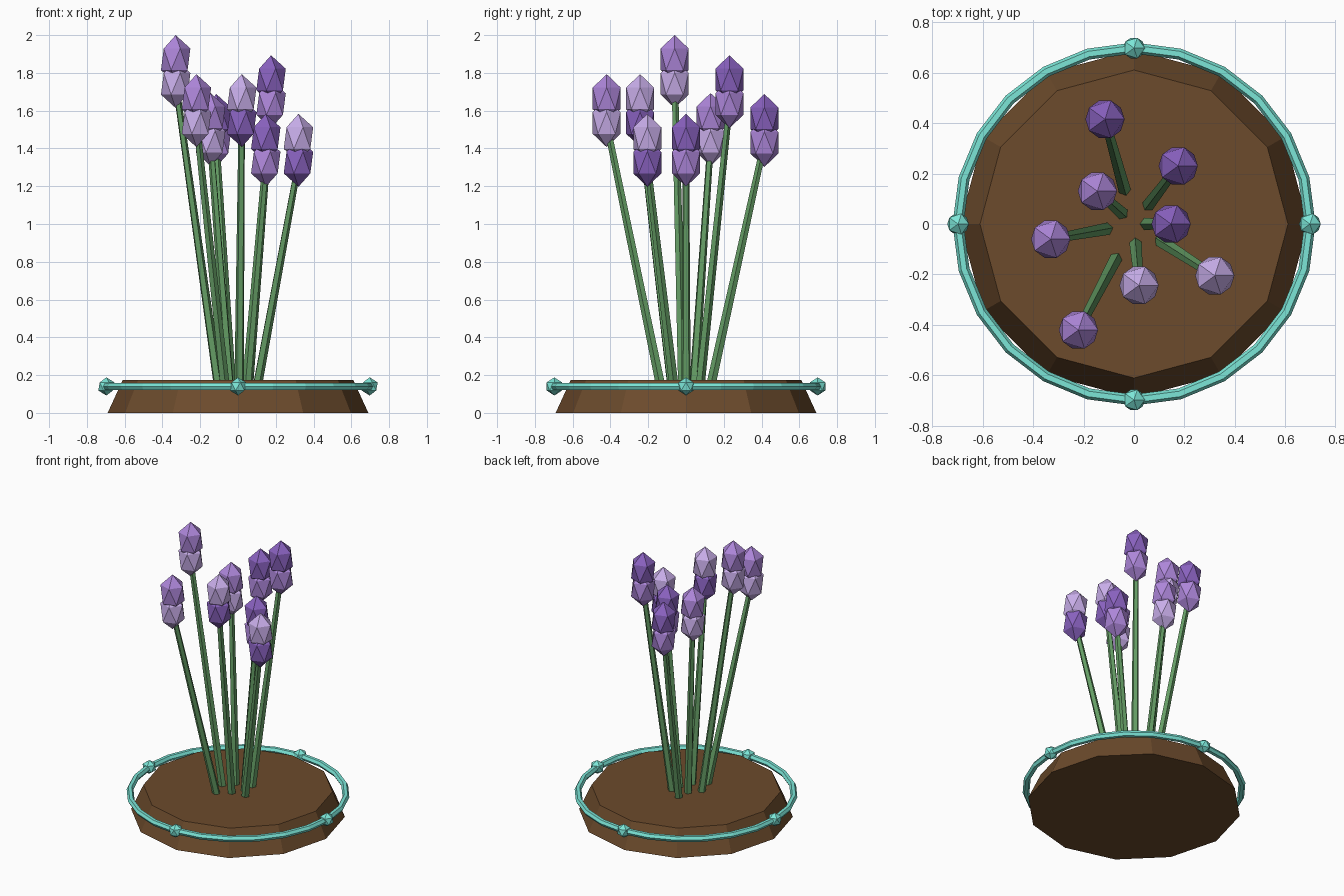
import bpy
import math
from mathutils import Vector

if "Cube" in bpy.data.objects:
    bpy.data.objects.remove(bpy.data.objects["Cube"])


def material(name, rgb):
    m = bpy.data.materials.new(name)
    m.diffuse_color = (*rgb, 1)
    m.use_nodes = True
    m.node_tree.nodes["Principled BSDF"].inputs["Base Color"].default_value = m.diffuse_color
    return m


SOIL = material("soil_brown", (0.15, 0.07, 0.025))
RING = material("ring_teal", (0.20, 0.79, 0.68))
STEM = material("stem_green", (0.13, 0.34, 0.13))
DARK = material("petal_dark", (0.25, 0.12, 0.52))
MID = material("petal_mid", (0.42, 0.24, 0.70))
PALE = material("petal_pale", (0.58, 0.42, 0.82))


def finish(name, mat):
    ob = bpy.context.object
    ob.name = name
    ob.data.materials.append(mat)
    return ob


def gem(name, loc, rx, rz, mat):
    bpy.ops.mesh.primitive_ico_sphere_add(subdivisions=1, radius=1, location=loc)
    finish(name, mat).scale = (rx, rx, rz)


def tapered_rod(name, a, b, r1, r2, sides, mat):
    a, b = Vector(a), Vector(b)
    d = b - a
    bpy.ops.mesh.primitive_cone_add(vertices=sides, radius1=r1, radius2=r2,
                                    depth=d.length, location=(a + b) / 2)
    ob = finish(name, mat)
    ob.rotation_mode = 'QUATERNION'
    ob.rotation_quaternion = d.to_track_quat('Z', 'Y')


# Soil mound
bpy.ops.mesh.primitive_cone_add(vertices=12, radius1=0.69, radius2=0.61,
                                depth=0.175, location=(0, 0, 0.0875))
finish("soil_mound", SOIL)

# Ring with four studs
bpy.ops.mesh.primitive_torus_add(major_radius=0.697, minor_radius=0.022,
                                 major_segments=24, minor_segments=6,
                                 location=(0, 0, 0.14))
finish("ring", RING)
for i in range(4):
    a = i * math.pi / 2
    gem(f"ring_stud_{i + 1}", (0.697 * math.cos(a), 0.697 * math.sin(a), 0.14),
        0.048, 0.048, RING)

# Flowers: head x, y, middle height, upper colour, lower colour
flowers = [
    (-0.115, 0.415, 1.495, DARK, MID),
    (0.175, 0.23, 1.70, DARK, MID),
    (-0.145, 0.13, 1.50, MID, PALE),
    (-0.33, -0.06, 1.807, MID, PALE),
    (0.147, 0.0, 1.39, DARK, MID),
    (0.02, -0.243, 1.60, PALE, DARK),
    (0.32, -0.205, 1.39, PALE, DARK),
    (-0.22, -0.42, 1.60, MID, PALE),
]
for i, (x, y, z, up, low) in enumerate(flowers, 1):
    tapered_rod(f"stem_{i}", (x * 0.32, y * 0.32, 0.15), (x, y, z - 0.065),
                0.026, 0.018, 5, STEM)
    gem(f"lower_bloom_{i}", (x, y, z - 0.065), 0.087, 0.128, low)
    gem(f"upper_bloom_{i}", (x, y, z + 0.065), 0.087, 0.128, up)
